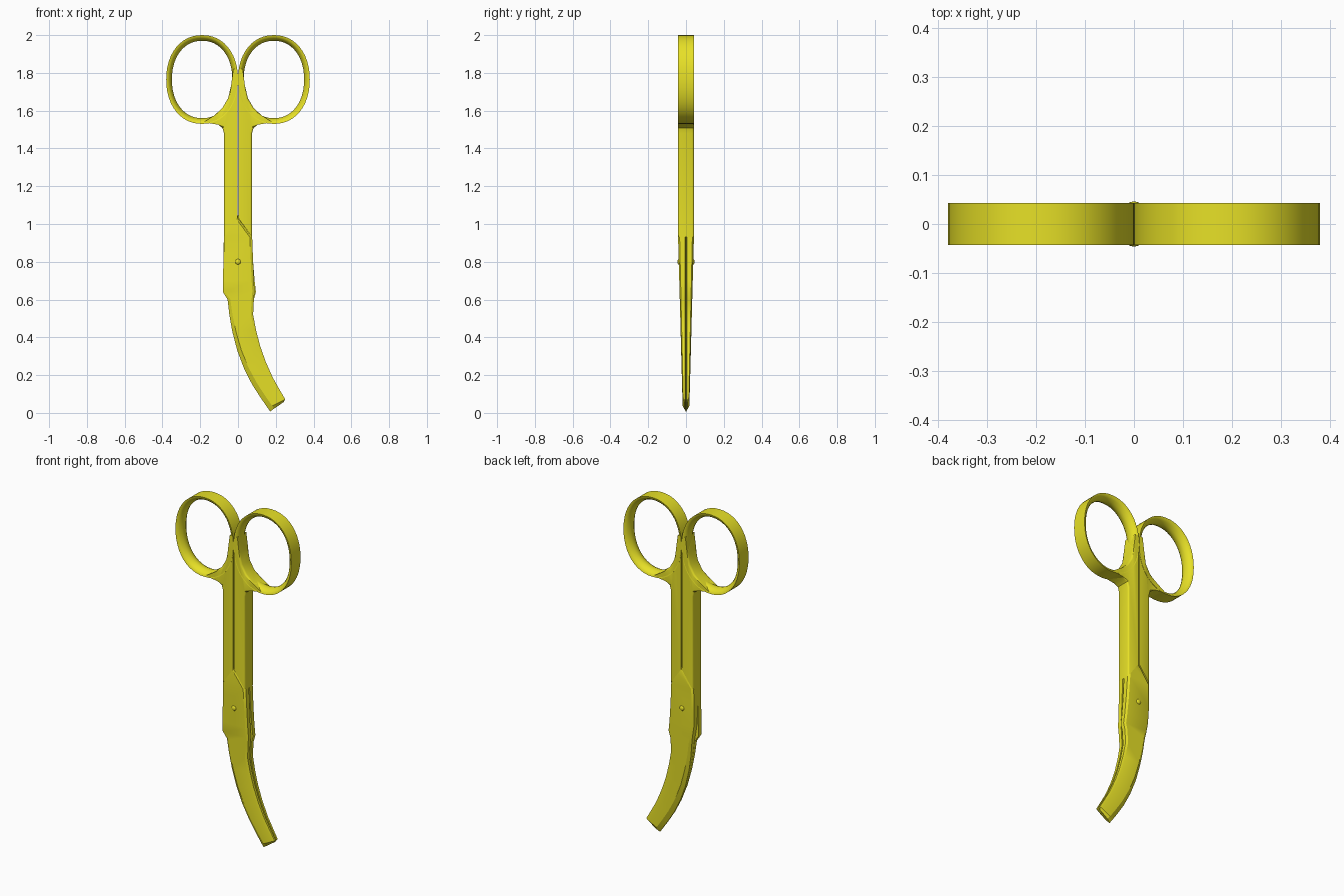
import bpy, bmesh, math
from mathutils import Vector

if "Cube" in bpy.data.objects:
    bpy.data.objects.remove(bpy.data.objects["Cube"])

mat = bpy.data.materials.new("yellow")
mat.diffuse_color = (0.8, 0.75, 0.02, 1)
mat.use_nodes = True
mat.node_tree.nodes["Principled BSDF"].inputs["Base Color"].default_value = mat.diffuse_color


def finish(bm, name, angle=35):
    bmesh.ops.recalc_face_normals(bm, faces=bm.faces)
    me = bpy.data.meshes.new(name)
    bm.to_mesh(me)
    bm.free()
    ob = bpy.data.objects.new(name, me)
    bpy.context.collection.objects.link(ob)
    me.materials.append(mat)
    bpy.ops.object.select_all(action='DESELECT')
    ob.select_set(True)
    bpy.context.view_layer.objects.active = ob
    bpy.ops.object.shade_smooth_by_angle(angle=math.radians(angle))
    return ob


def loft(bm, sections, closed=False):
    rows = [[bm.verts.new(p) for p in s] for s in sections]
    n, m = len(rows), len(rows[0])
    for i in range(n if closed else n - 1):
        a, b = rows[i], rows[(i + 1) % n]
        for j in range(m):
            k = (j + 1) % m
            bm.faces.new((a[j], a[k], b[k], b[j]))
    if not closed:
        bm.faces.new(rows[0])
        bm.faces.new(rows[-1])


# Finger ring: D-shaped section swept round an oval
def ring(side, name):
    section = [(0, -.043), (0, .043), (.009, .041), (.019, .031), (.027, .015),
               (.03, 0), (.027, -.015), (.019, -.031), (.009, -.041)]
    bm, secs, N = bmesh.new(), [], 48

    def oval(a, rx, rz):
        c, s = math.cos(a), math.sin(a)
        e = 2 / 2.15
        return (.19 + math.copysign(abs(c) ** e, c) * rx,
                1.765 + math.copysign(abs(s) ** e, s) * rz)
    for i in range(N):
        a = 2 * math.pi * i / N
        row = []
        for d, y in section:
            x, z = oval(a, .19 - d, .235 - d)
            row.append((side * x, y, z))
        secs.append(row)
    loft(bm, secs, True)
    finish(bm, name)


# Shank: flat outline with a flared root under the ring, rounded on its outer edge
def shank(side, name):
    pts = [(.003, 1.03), (.075, .93), (.074, 1.48), (.082, 1.508), (.105, 1.526),
           (.15, 1.533), (.18, 1.54), (.125, 1.575), (.082, 1.615), (.053, 1.665),
           (.037, 1.73), (.025, 1.82), (.004, 1.82)]
    bm = bmesh.new()
    front = [bm.verts.new((side * x, -.042, z)) for x, z in pts]
    back = [bm.verts.new((side * x, .042, z)) for x, z in pts]
    n = len(pts)
    bm.faces.new(front)
    bm.faces.new(back[::-1])
    for i in range(n):
        j = (i + 1) % n
        bm.faces.new((front[i], front[j], back[j], back[i]))
    edges = [bm.edges.get((r[i], r[i + 1])) for r in (front, back)
             for i in (1, 2, 3, 7, 8, 9)]
    bmesh.ops.recalc_face_normals(bm, faces=bm.faces)
    bmesh.ops.bevel(bm, geom=edges, offset=.016, segments=3, profile=.5,
                    affect='EDGES', clamp_overlap=True)
    finish(bm, name)


# Curved blade, shared by both halves: left edge x,z then right edge x,z
BLADE = [(-.055, .6, .084, .6), (-.046, .52, .08, .52), (-.03, .43, .095, .44),
         (-.004, .33, .117, .355), (.032, .235, .147, .27), (.075, .15, .185, .185),
         (.12, .08, .222, .12), (.158, .025, .25, .072)]
PLATE_FRONT = [(-.06, 1.12, -.012, 1.12), (-.07, 1.03, .001, 1.03),
               (-.073, .93, .075, .93), (-.077, .8, .08, .8),
               (-.08, .7, .084, .7), (-.08, .64, .088, .645)]
PLATE_BACK = [(.012, 1.12, .06, 1.12), (-.001, 1.03, .07, 1.03),
              (-.075, .93, .073, .93), (-.077, .8, .08, .8),
              (-.072, .7, .088, .7), (-.062, .64, .095, .64)]


# Blade half: pivot plate lofted into the tapering blade
def blade(plate, ysign, name):
    bm, secs = bmesh.new(), []
    rows = plate + BLADE + [(.17, .008, .243, .058)]
    for i, (lx, lz, rx, rz) in enumerate(rows):
        L, R = Vector((lx, lz)), Vector((rx, rz))
        t = min(.042, .018 + .024 * ((lz + rz) / 2 - .05) / .88)
        k = min(1, max(0, (i - 5) / 6))
        lip = .85 - .65 * k
        if i == 0:
            t = .03
        if i == len(rows) - 1:
            t *= .45
        w = (R - L).length
        u = (R - L) / w
        bl, br = min(.012 + .014 * k, w * .3), min(.012, w * .3)
        prof = [(L, .001), (R, .004), (R, t * .8), (R - u * br, t),
                (L + u * bl, t), (L, t * lip)]
        secs.append([(p.x, ysign * y, p.y) for p, y in prof])
    loft(bm, secs)
    finish(bm, name, 25)


# Pivot rivet heads
def rivet(ysign, name):
    bm = bmesh.new()
    bmesh.ops.create_uvsphere(bm, u_segments=16, v_segments=8, radius=.015)
    for v in bm.verts:
        v.co.y = v.co.y * .6 + ysign * .037
        v.co.z += .8
    finish(bm, name, 60)


for side, label in ((-1, "left"), (1, "right")):
    ring(side, label + "_finger_ring")
    shank(side, label + "_shank")
for ys, plate, label in ((-1, PLATE_FRONT, "front"), (1, PLATE_BACK, "back")):
    blade(plate, ys, label + "_blade")
    rivet(ys, label + "_rivet")
